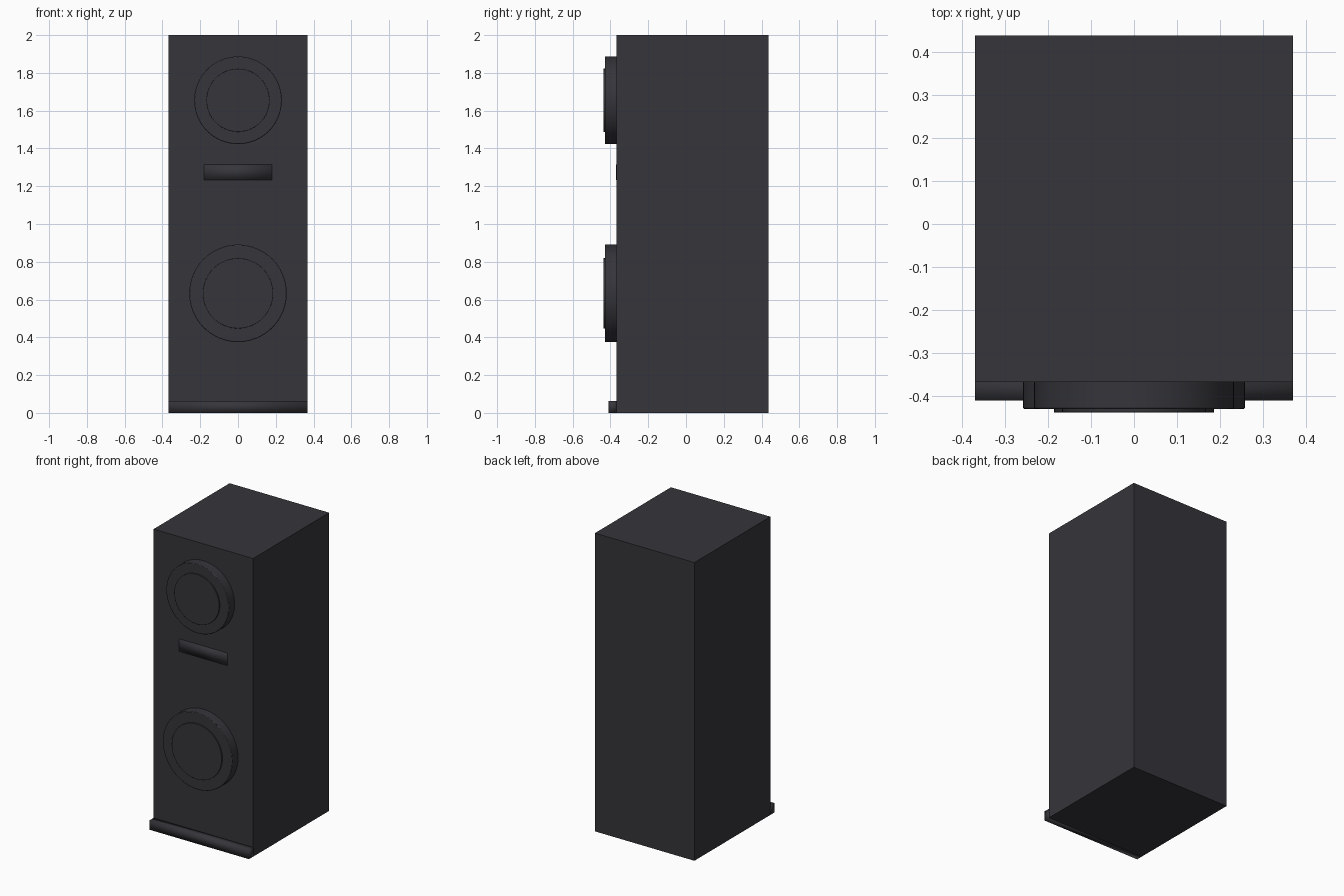
import bpy
import math

# Start clean
cube = bpy.data.objects.get("Cube")
if cube:
    bpy.data.objects.remove(cube, do_unlink=True)

COLOR = (0.036, 0.036, 0.043, 1.0)
charcoal = bpy.data.materials.new("charcoal")
charcoal.use_nodes = True
charcoal.diffuse_color = COLOR
bsdf = charcoal.node_tree.nodes["Principled BSDF"]
bsdf.inputs["Base Color"].default_value = COLOR
bsdf.inputs["Roughness"].default_value = 0.8

FRONT = -0.367
BACK = 0.438


def finish(name):
    obj = bpy.context.object
    obj.name = name
    obj.data.materials.append(charcoal)
    return obj


def box(name, width, y0, y1, z0, z1, smooth=False):
    bpy.ops.mesh.primitive_cube_add(
        size=1, location=(0, (y0 + y1) / 2, (z0 + z1) / 2))
    obj = finish(name)
    obj.scale = (width, y1 - y0, z1 - z0)
    bpy.ops.object.transform_apply(location=False, rotation=False, scale=True)
    if smooth:
        bpy.ops.object.shade_smooth()
    return obj


def disc(name, radius, y0, y1, z, bevel):
    bpy.ops.mesh.primitive_cylinder_add(
        vertices=64, radius=radius, depth=y1 - y0,
        location=(0, (y0 + y1) / 2, z), rotation=(math.pi / 2, 0, 0))
    obj = finish(name)
    mod = obj.modifiers.new("rounded_rim", 'BEVEL')
    mod.width = bevel
    mod.segments = 2
    mod.limit_method = 'ANGLE'
    bpy.ops.object.shade_smooth_by_angle(angle=math.radians(35))
    return obj


# Cabinet, front plinth and the thin bar between the drivers
box("cabinet", 0.738, FRONT, BACK, 0, 2)
box("front_plinth", 0.738, -0.41, FRONT + 0.005, 0, 0.063, smooth=True)
box("front_bar", 0.36, FRONT - 0.003, FRONT + 0.03, 1.232, 1.315, smooth=True)

# Each driver: an outer ring disc with a slightly raised centre
for label, radius, z in (("upper", 0.232, 1.655), ("lower", 0.258, 0.633)):
    disc(label + "_driver_rim", radius, -0.43, FRONT + 0.005, z, 0.004)
    disc(label + "_driver_cone", radius * 0.72, -0.438, -0.42, z, 0.001)
